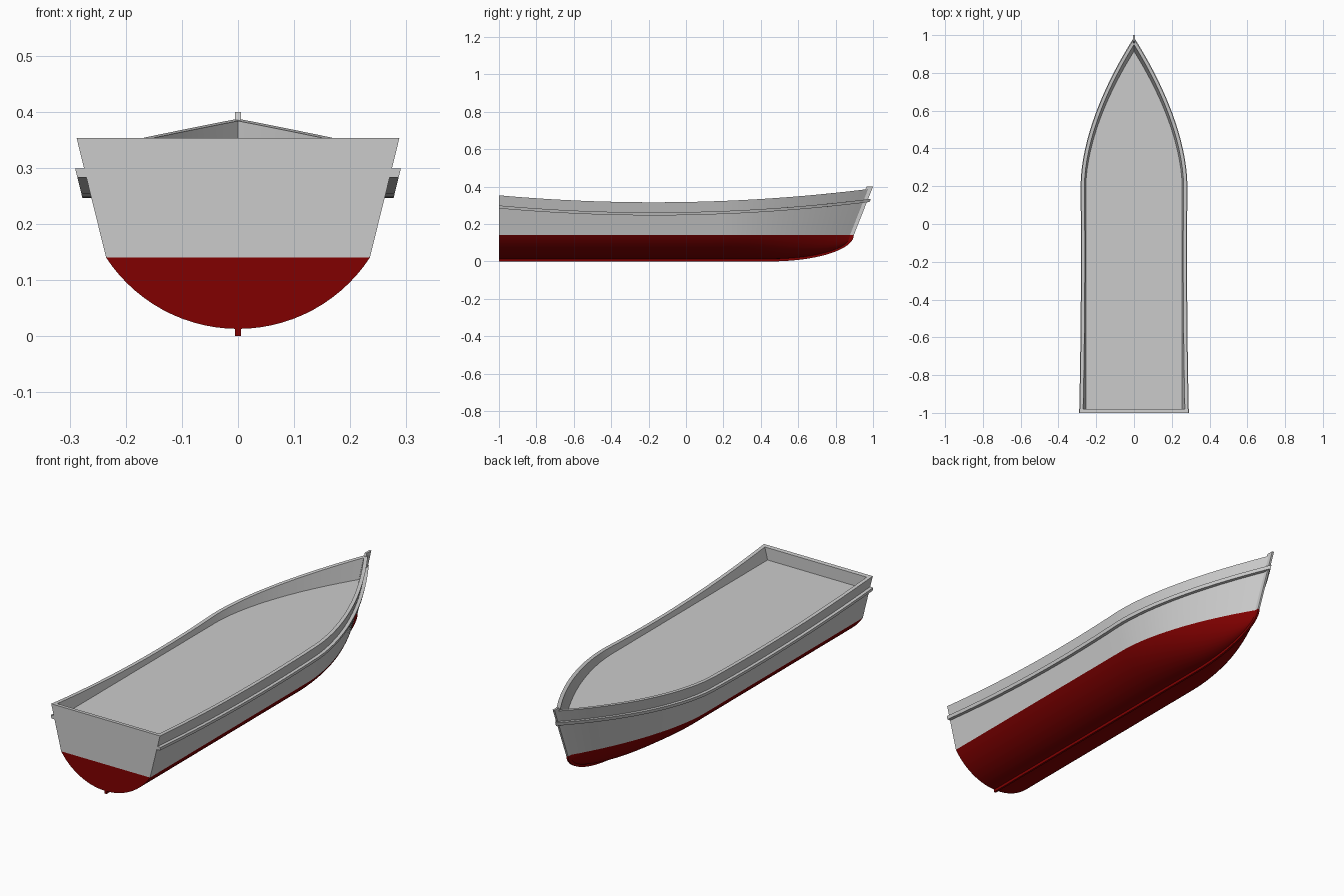
import bpy, bmesh, math

if "Cube" in bpy.data.objects:
    bpy.data.objects.remove(bpy.data.objects["Cube"])

WL = 0.14          # height of the painted waterline
Y0 = 0.2           # where the bow taper starts
N_SIDE, N_BOW = 14, 24

red = bpy.data.materials.new("red_paint")
red.diffuse_color = (0.22, 0.0, 0.0, 1)
red.use_nodes = True
red.node_tree.nodes["Principled BSDF"].inputs["Base Color"].default_value = red.diffuse_color


def make(name, verts, faces, mat=None, angle=30):
    mesh = bpy.data.meshes.new(name)
    mesh.from_pydata(verts, [], faces)
    bm = bmesh.new()
    bm.from_mesh(mesh)
    bmesh.ops.remove_doubles(bm, verts=bm.verts, dist=1e-5)
    bmesh.ops.recalc_face_normals(bm, faces=bm.faces)
    bm.to_mesh(mesh)
    bm.free()
    ob = bpy.data.objects.new(name, mesh)
    bpy.context.collection.objects.link(ob)
    if mat:
        mesh.materials.append(mat)
    bpy.ops.object.select_all(action='DESELECT')
    bpy.context.view_layer.objects.active = ob
    ob.select_set(True)
    bpy.ops.object.shade_smooth_by_angle(angle=math.radians(angle))
    return ob


def bridge(rings, closed, wrap=False):
    """Quads between rings of equal length."""
    n, m = len(rings[0]), len(rings)
    verts = [p for r in rings for p in r]
    faces = []
    for a in range(m if wrap else m - 1):
        b = (a + 1) % m
        for i in range(n if closed else n - 1):
            j = (i + 1) % n
            faces.append((a * n + i, a * n + j, b * n + j, b * n + i))
    return verts, faces


def sheer(y):
    return 0.316 + 0.054 * (y + 0.17) ** 2


def hull_ring(height, inset=0.0, stern=-1.0):
    """Plan outline of the flared hull, stern - bow - stern; height is a function of y."""
    half = []
    for k in range(N_SIDE + N_BOW + 1):
        t = math.sin(math.pi / 2 * max(0, k - N_SIDE) / N_BOW)
        y = stern + (Y0 - stern) * min(k, N_SIDE) / N_SIDE
        for _ in range(8):
            z = height(y)
            if t > 0:
                tip = 0.885 + 0.39 * (z - WL) - 1.7 * inset
                y = Y0 + t * (tip - Y0)
        w = 0.235 + 0.247 * (z - WL) - inset
        half.append((w * (1 - t ** 1.75), y, z))
    return half + [(-x, y, z) for x, y, z in reversed(half[:-1])]


# Topsides with rim, bulwark and flat deck
wall = 0.018
rings = [hull_ring(lambda y: WL), hull_ring(sheer),
         hull_ring(sheer, wall, -0.98), hull_ring(lambda y: 0.293, wall, -0.98)]
v, f = bridge(rings, True)
n = len(rings[0])
f.append(tuple(range(3 * n, 4 * n)))
make("topsides_and_deck", v, f)

# Rounded red bottom
R = 0.281
A = math.asin(0.235 / R)
SEG = 28
sections = []
for x, y, z in rings[0][:N_SIDE + N_BOW + 1]:
    s = max(0.0, (y - 0.45) / 0.435)
    depth = math.sqrt(max(0.0, 1 - s * s))
    arc = []
    for i in range(SEG + 1):
        a = -A + 2 * A * i / SEG
        drop = (R * math.cos(a) - R * math.cos(A)) * depth
        arc.append((x * math.sin(a) / math.sin(A), y, WL - drop))
    sections.append(arc)
v, f = bridge(sections, False)
f.append(tuple(range(SEG + 1)))
make("hull_bottom", v, f, red)


# Keel and stem: thin strips on the centreline
def strip(name, outer, inner, mat=None):
    loops = [[(-0.005, *p) for p in outer], [(0.005, *p) for p in outer],
             [(0.005, *p) for p in inner], [(-0.005, *p) for p in inner]]
    v, f = bridge(loops, False, wrap=True)
    n = len(outer)
    f += [(0, n, 2 * n, 3 * n), (n - 1, 2 * n - 1, 3 * n - 1, 4 * n - 1)]
    make(name, v, f, mat)


def keel_line(ry, rz):
    angles = [math.pi / 2 * i / 20 for i in range(21)]
    return [(-1, WL - rz)] + [(0.45 + ry * math.sin(a), WL - rz * math.cos(a)) for a in angles]


strip("keel", keel_line(0.447, 0.14), keel_line(0.42, 0.12), red)
strip("stem", [(0.897, WL), (1.0, 0.4)], [(0.87, WL), (0.965, 0.4)])

# Rub rail following the sheer on both sides
top, low = (lambda y: sheer(y) - 0.054), (lambda y: sheer(y) - 0.070)
v, f = bridge([hull_ring(top, 0.002), hull_ring(top, -0.016),
               hull_ring(low, -0.016), hull_ring(low, 0.002)], False, wrap=True)
f += [(0, n, 2 * n, 3 * n), (n - 1, 2 * n - 1, 3 * n - 1, 4 * n - 1)]
make("rub_rail", v, f)
